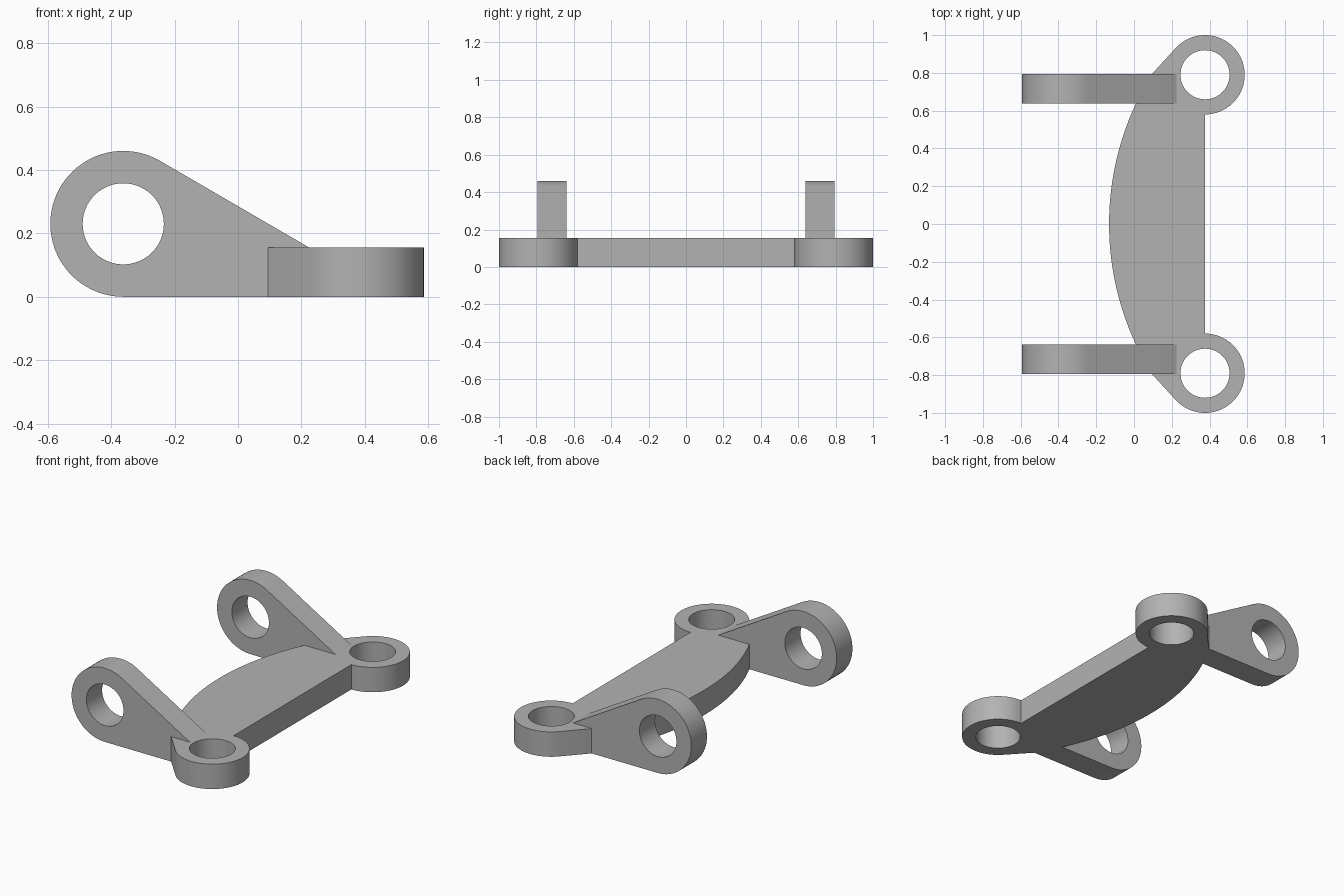
import bpy
import bmesh
from math import sin, cos, radians, asin, acos, hypot, atan2, pi

cube = bpy.data.objects.get("Cube")
if cube:
    bpy.data.objects.remove(cube, do_unlink=True)

THICK = 0.155                 # plate height and lug width
RING_X, RING_Y = 0.376, 0.79  # ring centres
RING_R, RING_HOLE = 0.21, 0.13
LUG_X, LUG_R, LUG_HOLE = -0.362, 0.23, 0.128

grey = bpy.data.materials.new("plain grey")
grey.use_nodes = True
COLOUR = (0.45, 0.45, 0.45, 1)
grey.diffuse_color = COLOUR
grey.node_tree.nodes["Principled BSDF"].inputs["Base Color"].default_value = COLOUR


def arc(cx, cy, r, start, end, steps=48):
    """Points on an arc, angles in radians."""
    return [(cx + r * cos(start + (end - start) * i / steps),
             cy + r * sin(start + (end - start) * i / steps))
            for i in range(steps + 1)]


def circle(cx, cy, r):
    return arc(cx, cy, r, 0, 2 * pi, 64)[:-1]


def extruded(name, loops, depth, location, rotation=(0, 0, 0)):
    """Extrude an outline with holes into a solid mesh."""
    curve = bpy.data.curves.new(name, "CURVE")
    curve.dimensions = "2D"
    curve.fill_mode = "BOTH"
    curve.extrude = depth / 2
    for loop in loops:
        spline = curve.splines.new("POLY")
        spline.points.add(len(loop) - 1)
        for point, (x, y) in zip(spline.points, loop):
            point.co = (x, y, 0, 1)
        spline.use_cyclic_u = True
    obj = bpy.data.objects.new(name, curve)
    bpy.context.collection.objects.link(obj)
    obj.location, obj.rotation_euler = location, rotation
    bpy.ops.object.select_all(action="DESELECT")
    obj.select_set(True)
    bpy.context.view_layer.objects.active = obj
    bpy.ops.object.convert(target="MESH")
    obj = bpy.context.object
    bm = bmesh.new()
    bm.from_mesh(obj.data)
    bmesh.ops.remove_doubles(bm, verts=bm.verts, dist=0.0001)
    bmesh.ops.recalc_face_normals(bm, faces=bm.faces)
    bm.to_mesh(obj.data)
    bm.free()
    obj.data.materials.clear()
    obj.data.materials.append(grey)
    bpy.ops.object.shade_smooth_by_angle(angle=radians(30))
    return obj


# Base plate: bowed back edge, straight front edge, a ring at each end
bow_x, bow_r, bow_end = 1.37, 1.502, 0.795
half = asin(bow_end / bow_r)
bow = arc(bow_x, 0, bow_r, pi + half, pi - half)
end_x, end_y = bow[-1]
dx, dy = end_x - RING_X, end_y - RING_Y
tangent = atan2(dy, dx) - acos(RING_R / hypot(dx, dy))
ring = arc(RING_X, RING_Y, RING_R, tangent, -pi / 2)
outline = bow + ring + [(x, -y) for x, y in reversed(ring)]
holes = [circle(RING_X, side * RING_Y, RING_HOLE) for side in (1, -1)]
extruded("base_plate", [outline] + holes, THICK, (0, 0, THICK / 2))

# Upright lugs: round eye tapering down into the plate
slope_start = radians(60)
eye = arc(LUG_X, LUG_R, LUG_R, slope_start, 1.5 * pi)
tip_x = 0.225
lug_outline = eye + [(tip_x, 0), (tip_x, THICK)]
for name, side in (("back_lug", 1), ("front_lug", -1)):
    extruded(name, [lug_outline, circle(LUG_X, LUG_R, LUG_HOLE)], THICK,
             (0, side * 0.7165, 0), (pi / 2, 0, 0))
